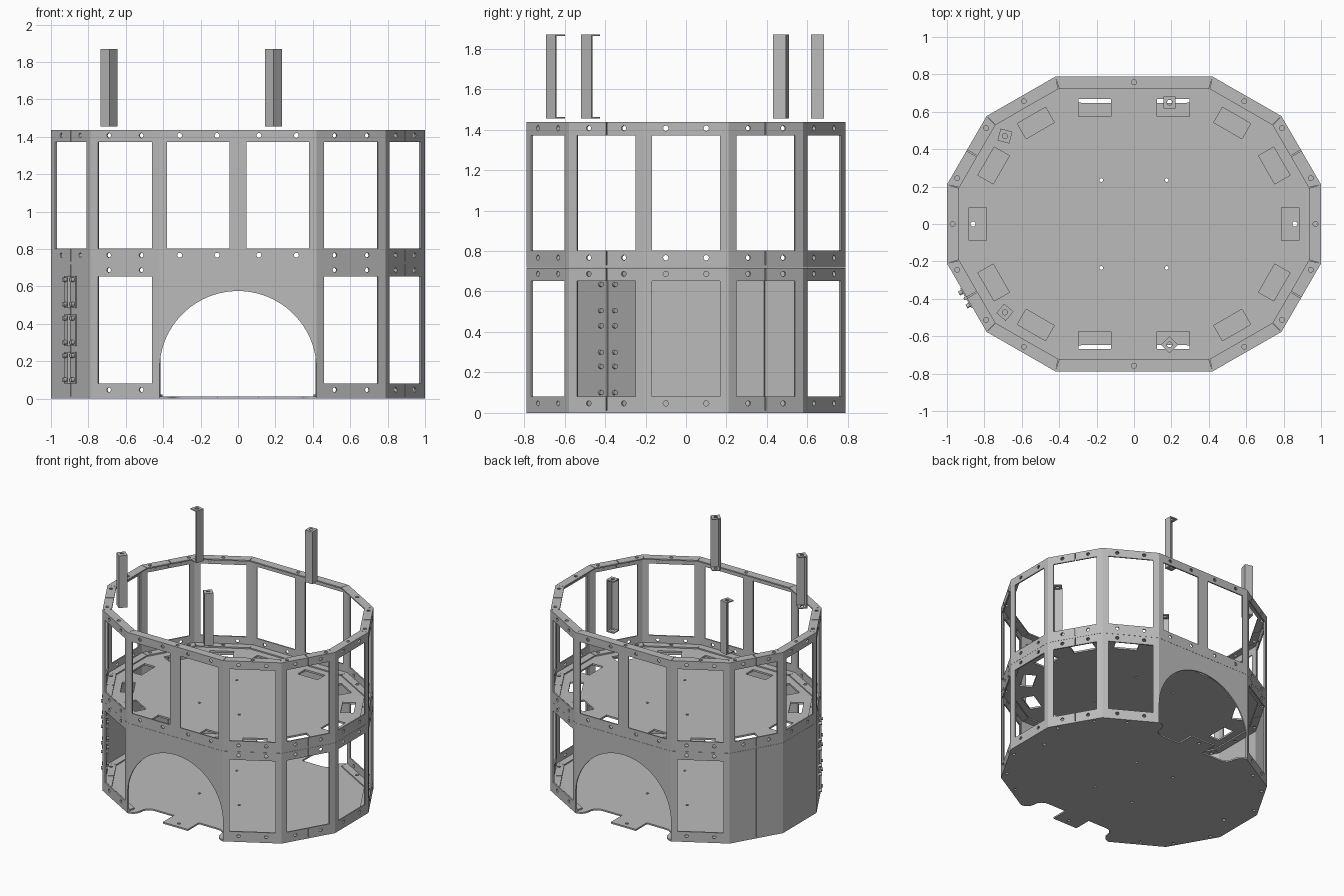
import bpy, bmesh, math
from mathutils import Matrix, Vector

if "Cube" in bpy.data.objects:
    bpy.data.objects.remove(bpy.data.objects["Cube"])

steel = bpy.data.materials.new("grey_steel")
steel.use_nodes = True
COLOUR = (0.5, 0.5, 0.5, 1)
steel.diffuse_color = COLOUR
steel.node_tree.nodes["Principled BSDF"].inputs["Base Color"].default_value = COLOUR

SHEET = 0.01      # sheet thickness
GAP = 0.003       # half of the gap at a split panel
HEIGHT = 0.705    # wall height of one tier
SILL, HEAD = 0.07, 0.64
FLANGE = 0.065
ARCH = 0.42


def rect(x0, y0, x1, y1):
    return [(x0, y0), (x1, y0), (x1, y1), (x0, y1)]


def arc(cx, cy, r, a0, a1, n):
    return [(cx + r * math.cos(math.radians(a0 + (a1 - a0) * i / n)),
             cy + r * math.sin(math.radians(a0 + (a1 - a0) * i / n))) for i in range(n + 1)]


def circle(cx, cy, r=0.013):
    return arc(cx, cy, r, 0, 360, 14)[:-1]


def finish(name, mesh, matrix):
    mesh.materials.clear()
    mesh.materials.append(steel)
    obj = bpy.data.objects.new(name, mesh)
    obj.matrix_world = matrix
    bpy.context.collection.objects.link(obj)
    return obj


def plate(name, loops, matrix, thickness=SHEET):
    """Flat sheet: the first loop is the outline, the others are holes."""
    curve = bpy.data.curves.new(name, "CURVE")
    curve.dimensions = "2D"
    curve.fill_mode = "BOTH"
    curve.extrude = thickness / 2
    for loop in loops:
        spline = curve.splines.new("POLY")
        spline.points.add(len(loop) - 1)
        for point, (x, y) in zip(spline.points, loop):
            point.co = (x, y, 0, 1)
        spline.use_cyclic_u = True
    temp = bpy.data.objects.new(name, curve)
    bpy.context.collection.objects.link(temp)
    bpy.context.view_layer.update()
    graph = bpy.context.evaluated_depsgraph_get()
    mesh = bpy.data.meshes.new_from_object(temp.evaluated_get(graph))
    bpy.data.objects.remove(temp)
    bm = bmesh.new()
    bm.from_mesh(mesh)
    bmesh.ops.remove_doubles(bm, verts=bm.verts, dist=1e-5)
    bmesh.ops.recalc_face_normals(bm, faces=bm.faces)
    for face in bm.faces:
        face.smooth = False
    bm.to_mesh(mesh)
    bm.free()
    return finish(name, mesh, matrix)


def rod(name, matrix, r, length):
    bm = bmesh.new()
    bmesh.ops.create_cone(bm, cap_ends=True, segments=12, radius1=r, radius2=r, depth=length)
    mesh = bpy.data.meshes.new(name)
    bm.to_mesh(mesh)
    bm.free()
    return finish(name, mesh, matrix)


def move(x, y, z):
    return Matrix.Translation((x, y, z))


# Footprint, counter-clockwise from the front edge
quarter = [(0.42, -0.788), (0.788, -0.577), (1.0, -0.211)]
half = quarter + [(x, -y) for x, y in reversed(quarter)]
foot = [(-0.42, -0.788)] + half + [(-x, y) for x, y in reversed(half)][:-1]


def side_frame(i):
    """Matrix with x along the edge, y up and z outward, plus the edge length."""
    a, b = Vector(foot[i]), Vector(foot[(i + 1) % 12])
    u = (b - a).normalized()
    mid = (a + b) / 2
    m = Matrix(((u.x, 0, u.y, mid.x), (u.y, 0, -u.x, mid.y), (0, 1, 0, 0), (0, 0, 0, 1)))
    return m, (b - a).length


def mirror(loop):
    return [(-x, y) for x, y in loop]


def wall(name, i, z, closed, arched):
    m, length = side_frame(i)
    m = m @ move(0, z, -SHEET / 2)
    h = length / 2
    holes = [circle(s * 0.1, y) for s in (-1, 1) for y in (0.035, HEIGHT - 0.03)]
    if arched:
        outline = [(-h, HEIGHT)] + arc(0, 0.143, ARCH, 180, 0, 48) + [(h, HEIGHT)]
        plate(name, [outline], m)
    elif length > 0.6:
        loops = [rect(-h, 0, h, HEIGHT)]
        for c in (-0.212, 0.212):
            loops.append(rect(c - 0.167, SILL, c + 0.167, HEAD))
            loops += [[(x + c, y) for x, y in hole] for hole in holes]
        plate(name, loops, m)
    elif i in (2, 4, 8, 10):
        # Split panel, made of two mirrored halves
        if closed:
            loops = [rect(GAP, 0, h, HEIGHT)]
        else:
            loops = [[(GAP, 0), (h, 0), (h, HEIGHT), (GAP, HEIGHT), (GAP, HEAD),
                      (0.167, HEAD), (0.167, SILL), (GAP, SILL)]] + holes[2:]
        plate(name + "_left", loops, m)
        plate(name + "_right", [mirror(loop) for loop in loops], m)
    else:
        loops = [rect(-h, 0, h, HEIGHT)]
        if not closed:
            loops += [rect(-0.167, SILL, 0.167, HEAD)] + holes
        plate(name, loops, m)


def flange(name, i, z):
    m, length = side_frame(i)
    m = m @ move(0, z, 0) @ Matrix.Rotation(math.radians(-90), 4, "X")
    h = length / 2
    t = h - FLANGE * math.tan(math.radians(15)) - 0.002
    # Local y points inward or outward depending on the rotation, so test it
    s = 1 if (m.to_3x3() @ Vector((0, 1, 0))).dot(m.translation * Vector((1, 1, 0))) < 0 else -1
    if i in (2, 4, 8, 10):
        loops = [[(GAP, 0), (h, 0), (t, s * FLANGE), (GAP, s * FLANGE)], circle(0.155, s * 0.03)]
        plate(name + "_left", loops, m)
        plate(name + "_right", [mirror(loop) for loop in loops], m)
    else:
        plate(name, [[(-h, 0), (h, 0), (t, s * FLANGE), (-t, s * FLANGE)], circle(0, s * 0.03)], m)


# Walls and folded flanges of both tiers
for i in range(12):
    long_side = i in (0, 6)
    wall(f"lower_wall_{i}", i, 0.012, i in (8, 9, 10), long_side)
    wall(f"upper_wall_{i}", i, 0.732, False, False)
    flange(f"lower_top_flange_{i}", i, 0.712)
    flange(f"upper_bottom_flange_{i}", i, 0.738)
    flange(f"upper_top_flange_{i}", i, 0.732 + HEIGHT - SHEET / 2)
    if not long_side:
        flange(f"lower_bottom_flange_{i}", i, 0.017)

# Floor with a recessed edge and a centre tab under each arch
edge = arc(-0.42, -0.718, 0.07, -90, 0, 6)[:-1] + arc(-0.28, -0.718, 0.07, 180, 90, 6)
edge += [(-0.11, -0.648), (-0.11, -0.788)]
recess = edge + [(-x, y) for x, y in reversed(edge)]
side = half[1:-1]
floor = recess + side
floor = floor + [(-x, -y) for x, y in floor]
signs = [(a, b) for a in (-1, 1) for b in (-1, 1)]
floor_holes = [circle(a * 0.175, b * 0.235, 0.01) for a, b in signs]
floor_holes += [circle(a * x, b * y, 0.012) for a, b in signs for x, y in ((0.6, 0.64), (0.8, 0.5), (0.94, 0.25))]
floor_holes += [circle(x, 0, 0.014) for x in (-0.86, 0.86)]
floor_holes += [circle(0, y, 0.012) for y in (-0.74, 0.74)]
plate("floor", [floor] + floor_holes, move(0, 0, 0.006), 0.012)

# Middle deck with a ring of slots
slots = []
for x, y, turn in [(0.21, 0.622, 0), (0.525, 0.54, -30), (0.75, 0.313, -60), (0.836, 0, 90)]:
    spin = Matrix.Rotation(math.radians(turn), 2)
    box = [spin @ Vector(p) + Vector((x, y)) for p in rect(-0.087, -0.047, 0.087, 0.047)]
    for a, b in signs:
        if y or b > 0:
            slots.append([(a * p.x, b * p.y) for p in box])
deck_holes = [circle(a * 0.175, b * 0.235, 0.01) for a, b in signs]
plate("middle_deck", [foot] + slots + deck_holes, move(0, 0, 0.725), 0.014)

# Door hinges with pins, leaves and screws
frame, _ = side_frame(10)
for k, z in enumerate((0.165, 0.365, 0.57)):
    upright = Matrix.Rotation(math.radians(90), 4, "X")
    rod(f"hinge_pin_{k}", frame @ move(0, z, 0.008) @ upright, 0.01, 0.17)
    for s in (-1, 1):
        leaf = rect(min(s * 0.006, s * 0.06), -0.085, max(s * 0.006, s * 0.06), 0.085)
        plate(f"hinge_leaf_{k}", [leaf], frame @ move(0, z, 0.003), 0.006)
        for dz in (-0.065, 0.065):
            rod(f"hinge_screw_{k}", frame @ move(s * 0.04, z + dz, 0), 0.012, 0.05)

# Angle posts floating above the rim, with a drilled tab at each end
BASE, TOP, W = 1.455, 1.87, 0.0325
for name, x, y, corner in [("front_post", 0.19, -0.645, -90), ("back_post", 0.19, 0.65, -45),
                           ("back_right_post", -0.69, 0.47, 30), ("front_right_post", -0.69, -0.472, -85)]:
    m = move(x, y, 0) @ Matrix.Rotation(math.radians(corner - 45), 4, "Z")
    face = [rect(-W, BASE, W, TOP)]
    stand = Matrix.Rotation(math.radians(90), 4, "X")
    plate(name + "_side_a", face, m @ move(0, W - 0.004, 0) @ stand, 0.008)
    plate(name + "_side_b", face, m @ Matrix.Rotation(math.radians(-90), 4, "Z")
          @ move(0, W - 0.004, 0) @ stand, 0.008)
    for z in (BASE + 0.004, TOP - 0.004):
        plate(name + "_tab", [rect(-W, -W, W, W), circle(0, 0, 0.014)], m @ move(0, 0, z), 0.008)
